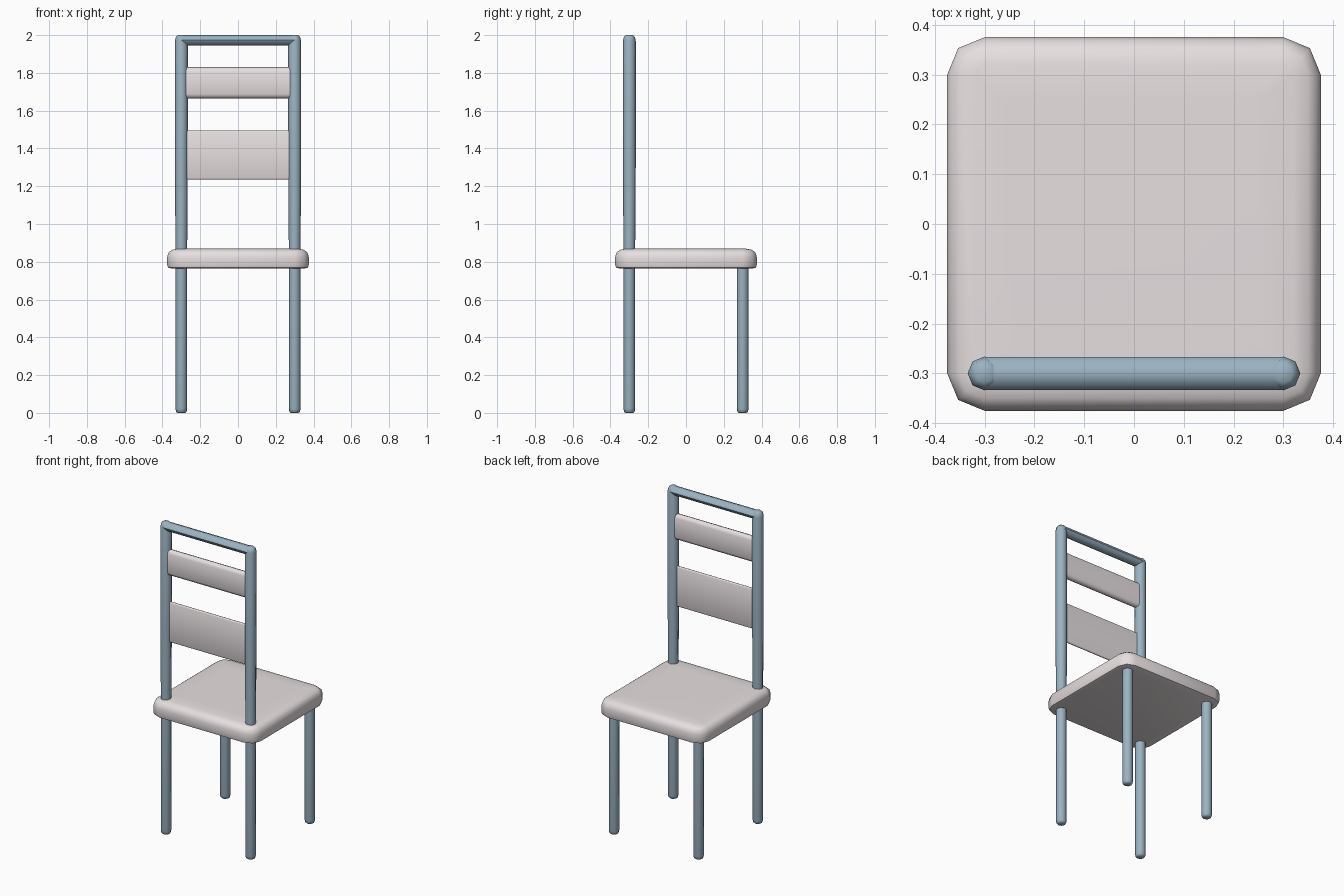
import bpy, bmesh, math

if "Cube" in bpy.data.objects:
    bpy.data.objects.remove(bpy.data.objects["Cube"])


def material(name, color):
    m = bpy.data.materials.new(name)
    m.diffuse_color = color
    m.use_nodes = True
    m.node_tree.nodes["Principled BSDF"].inputs["Base Color"].default_value = m.diffuse_color
    return m


BLUE = material("blue_grey_frame", (0.33, 0.45, 0.54, 1))
PINK = material("pale_pink_panels", (0.80, 0.74, 0.75, 1))


def loft(name, rings, mat, angle=50):
    """Skin closed rings of points and cap both ends."""
    bm = bmesh.new()
    loops = [[bm.verts.new(p) for p in ring] for ring in rings]
    n = len(loops[0])
    for a, b in zip(loops, loops[1:]):
        for i in range(n):
            j = (i + 1) % n
            bm.faces.new((a[i], a[j], b[j], b[i]))
    bm.faces.new(loops[0][::-1])
    bm.faces.new(loops[-1])
    bmesh.ops.recalc_face_normals(bm, faces=bm.faces)
    mesh = bpy.data.meshes.new(name)
    bm.to_mesh(mesh)
    bm.free()
    obj = bpy.data.objects.new(name, mesh)
    bpy.context.collection.objects.link(obj)
    mesh.materials.append(mat)
    bpy.ops.object.select_all(action='DESELECT')
    obj.select_set(True)
    bpy.context.view_layer.objects.active = obj
    bpy.ops.object.shade_smooth_by_angle(angle=math.radians(angle))
    return obj


def circle(n=8):
    return [(math.cos(2 * math.pi * i / n), math.sin(2 * math.pi * i / n)) for i in range(n)]


def pole(name, x, y, profile):
    rings = [[(x + r * c, y + r * s, z) for c, s in circle()] for r, z in profile]
    return loft(name, rings, BLUE)


# Legs, the ones at the front (-y) rise to carry the backrest
foot = [(0.020, 0.0), (0.028, 0.006), (0.031, 0.022)]
for side, x in (("left", -0.3), ("right", 0.3)):
    pole(f"backrest_post_{side}", x, -0.3,
         foot + [(0.031, 0.87), (0.034, 1.3), (0.034, 1.97), (0.029, 1.991), (0.018, 2.0)])
    pole(f"short_leg_{side}", x, 0.3, foot + [(0.031, 0.80)])

# Top rail joining the posts
loft("top_rail",
     [[(x, -0.3 + 0.033 * c, 1.973 + 0.027 * s) for c, s in circle()] for x in (-0.3, 0.3)], BLUE)

# Seat: rounded square with a softly rounded rim
seat_profile = [(0.055, 0.765), (0.070, 0.769), (0.075, 0.785), (0.075, 0.825),
                (0.068, 0.849), (0.050, 0.863), (0.020, 0.869), (-0.06, 0.870)]
rings = []
for r, z in seat_profile:
    ring = []
    for k, (sx, sy) in enumerate(((1, 1), (-1, 1), (-1, -1), (1, -1))):
        for step in range(3):
            a = math.radians(90 * k + 45 * step)
            ring.append((sx * 0.3 + r * math.cos(a), sy * 0.3 + r * math.sin(a), z))
    # flat centre ring: a plain inset square with the same point count
    if r < 0:
        ring = [(sx * (0.3 + r) + 0.01 * math.cos(math.radians(90 * k + 45 * s)),
                 sy * (0.3 + r) + 0.01 * math.sin(math.radians(90 * k + 45 * s)), z)
                for k, (sx, sy) in enumerate(((1, 1), (-1, 1), (-1, -1), (1, -1))) for s in range(3)]
    rings.append(ring)
loft("seat", rings, PINK)


# Backrest slats: slim panels with rounded top and bottom edges
def slat(name, z0, z1, t):
    section = []
    for zc, start in ((z1 - t, 0), (z0 + t, 180)):
        for step in range(5):
            a = math.radians(start + 45 * step)
            section.append((-0.3 + t * math.cos(a), zc + t * math.sin(a)))
    return loft(name, [[(x, y, z) for y, z in section] for x in (-0.285, 0.285)], PINK)


slat("lower_slat", 1.235, 1.495, 0.008)
slat("upper_slat", 1.665, 1.83, 0.022)
